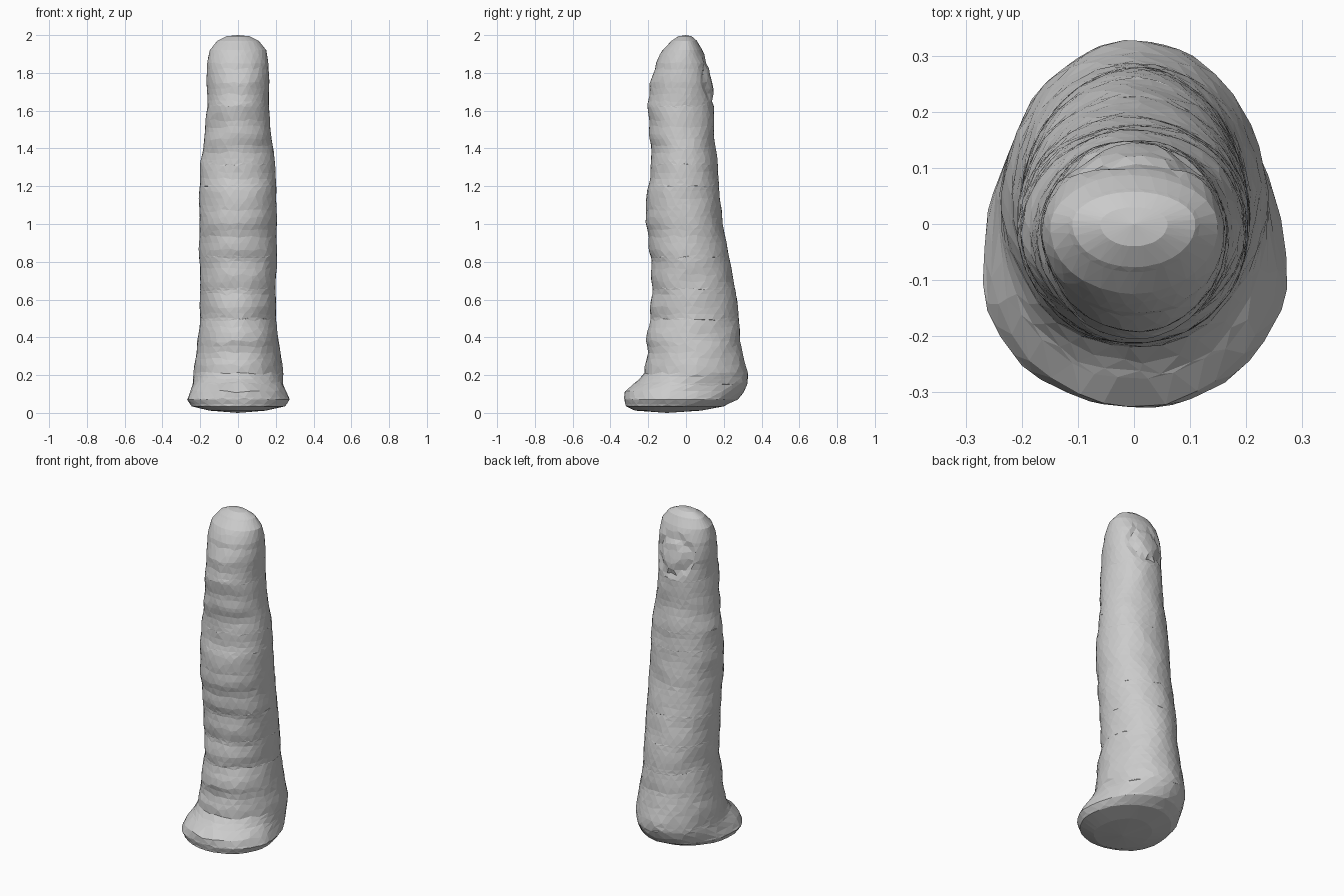
import bpy, bmesh, math, random
from mathutils import Vector, noise

cube = bpy.data.objects.get("Cube")
if cube:
    bpy.data.objects.remove(cube, do_unlink=True)

random.seed(4)
SEGMENTS, ROWS = 30, 58

# Side profile: height, half width, front y, back y, y of widest point
PROFILE = [
    (0.012, 0.15, -0.27, 0.08, -0.10),
    (0.035, 0.25, -0.32, 0.20, -0.10),
    (0.07, 0.272, -0.327, 0.27, -0.09),
    (0.12, 0.252, -0.32, 0.315, -0.05),
    (0.16, 0.24, -0.27, 0.33, 0.0),
    (0.21, 0.235, -0.22, 0.325, 0.04),
    (0.29, 0.228, -0.205, 0.305, 0.05),
    (0.38, 0.215, -0.212, 0.287, 0.04),
    (0.50, 0.20, -0.188, 0.28, 0.04),
    (0.65, 0.20, -0.18, 0.262, 0.03),
    (0.82, 0.205, -0.187, 0.23, 0.01),
    (1.00, 0.205, -0.21, 0.196, 0.0),
    (1.10, 0.205, -0.216, 0.186, -0.01),
    (1.20, 0.205, -0.20, 0.176, -0.01),
    (1.32, 0.198, -0.178, 0.165, -0.01),
    (1.45, 0.178, -0.19, 0.152, -0.02),
    (1.63, 0.163, -0.203, 0.15, -0.02),
    (1.75, 0.165, -0.186, 0.138, -0.01),
    (1.85, 0.165, -0.163, 0.118, -0.01),
    (1.92, 0.15, -0.123, 0.087, -0.005),
    (1.97, 0.11, -0.078, 0.058, 0.0),
    (1.994, 0.06, -0.04, 0.03, 0.0),
]


def section(z):
    """Blend the two profile stations around a height."""
    for a, b in zip(PROFILE, PROFILE[1:]):
        if z <= b[0]:
            t = (z - a[0]) / (b[0] - a[0])
            return [p + (q - p) * t for p, q in zip(a, b)]
    return list(PROFILE[-1])


def nail_depth(x, z):
    """Groove around the nail, cut into the back of the tip."""
    r = math.hypot(x / 0.10, (z - 1.76) / 0.10)
    return 0.016 * math.exp(-((r - 1) / 0.2) ** 2)


def surface_point(z, angle):
    _, half, front, back, mid = section(z)
    c, s = math.cos(angle), math.sin(angle)
    x = half * c
    y = mid + s * ((back - mid) if s > 0 else (mid - front))
    if s > 0.2:
        y -= nail_depth(x, z)
    # Shallow skin folds and irregular dents
    bump = noise.noise(Vector((x * 9, y * 9, z * 11))) * 0.007
    if s < 0:
        bump += s * 0.004 * math.sin(z * 42)
    fade = min(1, (2 - z) * 5)
    return Vector((x + c * bump * fade, y + s * bump * fade, z))


# Finger: stacked irregular rings, finer at base and tip
low, high = PROFILE[0][0], PROFILE[-1][0]
heights = sorted(set([p[0] for p in PROFILE] +
                     [low + (high - low) * i / ROWS for i in range(ROWS + 1)]))
heights = [z for i, z in enumerate(heights)
           if i == 0 or z - heights[i - 1] > 0.008 or z == high]

bm = bmesh.new()
rings = []
for row, z in enumerate(heights):
    ring = []
    for i in range(SEGMENTS):
        angle = math.tau * (i + 0.5 * (row % 2) + random.uniform(-0.22, 0.22)) / SEGMENTS
        wobble = random.uniform(-0.008, 0.008) if 0.1 < z < 1.9 else 0
        ring.append(bm.verts.new(surface_point(z + wobble, angle)))
    rings.append(ring)

for row, (a, b) in enumerate(zip(rings, rings[1:])):
    for i in range(SEGMENTS):
        j = (i + 1) % SEGMENTS
        if row % 2:
            bm.faces.new((a[i], a[j], b[j]))
            bm.faces.new((a[i], b[j], b[i]))
        else:
            bm.faces.new((a[i], a[j], b[i]))
            bm.faces.new((a[j], b[j], b[i]))

# Rounded tip and flat underside
for ring, tip in ((rings[-1], (0, 0, 2.0)), (rings[0], (0, -0.1, 0.0))):
    centre = bm.verts.new(tip)
    for i in range(SEGMENTS):
        bm.faces.new((ring[i], ring[(i + 1) % SEGMENTS], centre))
bmesh.ops.recalc_face_normals(bm, faces=bm.faces)

mesh = bpy.data.meshes.new("finger")
bm.to_mesh(mesh)
bm.free()
finger = bpy.data.objects.new("finger", mesh)
bpy.context.collection.objects.link(finger)

# Plain pale grey
grey = bpy.data.materials.new("pale_grey")
grey.use_nodes = True
colour = (0.6, 0.6, 0.6, 1)
grey.diffuse_color = colour
grey.node_tree.nodes["Principled BSDF"].inputs["Base Color"].default_value = colour
mesh.materials.append(grey)
